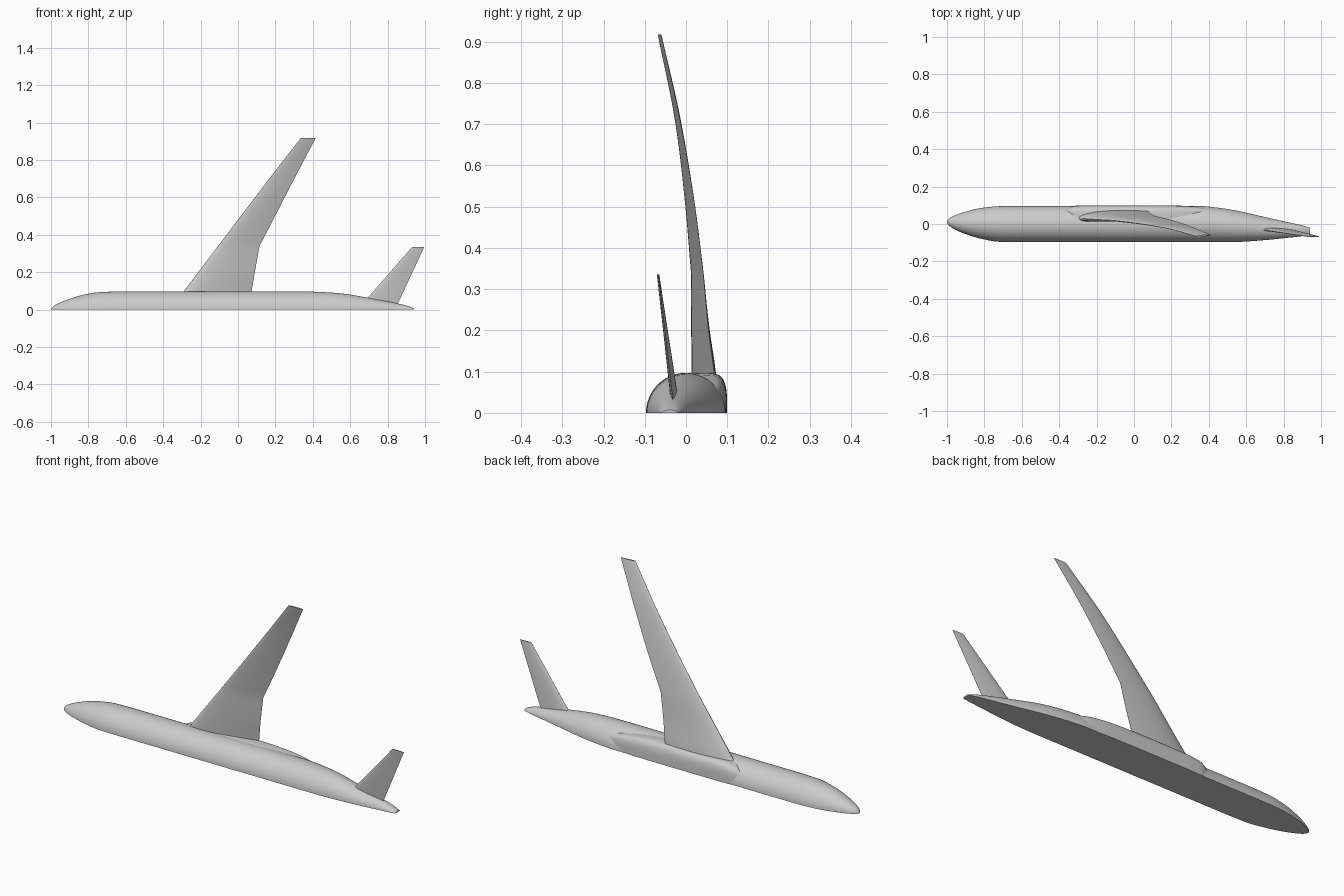
import bpy, bmesh, math

if "Cube" in bpy.data.objects:
    bpy.data.objects.remove(bpy.data.objects["Cube"])


def spline(rows, steps):
    """Monotone cubic interpolation of station rows (first column is the parameter)."""
    def slope(i, k):
        if i == 0 or i == len(rows) - 1:
            j = min(i, len(rows) - 2)
            return (rows[j + 1][k] - rows[j][k]) / (rows[j + 1][0] - rows[j][0])
        a = (rows[i][k] - rows[i - 1][k]) / (rows[i][0] - rows[i - 1][0])
        b = (rows[i + 1][k] - rows[i][k]) / (rows[i + 1][0] - rows[i][0])
        return 0 if a * b <= 0 else 2 * a * b / (a + b)
    out = []
    for i in range(len(rows) - 1):
        p, q = rows[i], rows[i + 1]
        h = q[0] - p[0]
        for s in range(steps):
            t = s / steps
            row = [p[0] + t * h]
            for k in range(1, len(p)):
                row.append((2*t**3 - 3*t*t + 1) * p[k] + (t**3 - 2*t*t + t) * h * slope(i, k)
                           + (3*t*t - 2*t**3) * q[k] + (t**3 - t*t) * h * slope(i + 1, k))
            out.append(row)
    return out + [list(rows[-1])]


def loft(name, rings):
    """Skin closed rings of equal length and cap both ends."""
    bm = bmesh.new()
    loops = [[bm.verts.new(p) for p in r] for r in rings]
    n = len(loops[0])
    for a, b in zip(loops, loops[1:]):
        for i in range(n):
            j = (i + 1) % n
            bm.faces.new((a[i], a[j], b[j], b[i]))
    bm.faces.new(loops[0])
    bm.faces.new(loops[-1][::-1])
    bmesh.ops.recalc_face_normals(bm, faces=bm.faces)
    me = bpy.data.meshes.new(name)
    bm.to_mesh(me)
    bm.free()
    ob = bpy.data.objects.new(name, me)
    bpy.context.collection.objects.link(ob)
    bpy.context.view_layer.objects.active = ob
    ob.select_set(True)
    bpy.ops.object.shade_smooth_by_angle(angle=math.radians(35))
    ob.select_set(False)
    return ob


def half_body(name, rows, steps, power=1.0, n=32):
    """Half-round body cut flat at z = 0; rows are x, y min, y max, z height."""
    rings = []
    for x, lo, hi, h in spline(rows, steps):
        ring = []
        for i in range(n + 1):
            a = math.pi * i / n
            c, s = math.cos(a), max(0.0, math.sin(a))
            c = math.copysign(abs(c) ** power, c)
            s = 0.0 if i in (0, n) else s ** power
            ring.append((x, (lo + hi) / 2 + c * (hi - lo) / 2, s * h))
        rings.append(ring)
    return loft(name, rings)


def wing(name, rows, n=20):
    """Airfoil loft; rows are z, leading x, trailing x, leading y, trailing y, thickness ratio."""
    rings = []
    for z, x0, x1, y0, y1, t in rows:
        def point(u, side):
            half = 5 * t * (0.2969*math.sqrt(u) - 0.126*u - 0.3516*u*u
                            + 0.2843*u**3 - 0.1015*u**4) * (x1 - x0)
            return (x0 + u * (x1 - x0), y0 + u * (y1 - y0) + side * half, z)
        us = [(1 - math.cos(math.pi * i / n)) / 2 for i in range(n + 1)]
        rings.append([point(u, 1) for u in us] + [point(u, -1) for u in us[-1:0:-1]])
    return loft(name, rings)


# Fuselage half, lying on its symmetry plane
half_body("fuselage", [
    (-1.0, 0.008, 0.014, 0.003), (-0.99, -0.008, 0.028, 0.016),
    (-0.96, -0.028, 0.045, 0.034), (-0.9, -0.054, 0.066, 0.058),
    (-0.82, -0.078, 0.085, 0.081), (-0.72, -0.095, 0.095, 0.095),
    (-0.6, -0.097, 0.096, 0.097), (0.35, -0.097, 0.096, 0.097),
    (0.45, -0.097, 0.087, 0.094), (0.55, -0.096, 0.071, 0.087),
    (0.7, -0.086, 0.037, 0.063), (0.82, -0.074, 0.010, 0.040),
    (0.9, -0.065, -0.008, 0.022), (0.94, -0.059, -0.020, 0.007)], 4)

# Belly fairing around the wing root
half_body("belly_fairing", [
    (-0.37, 0.03, 0.080, 0.06), (-0.31, 0.0, 0.098, 0.088),
    (-0.22, -0.01, 0.1, 0.096), (0.08, -0.01, 0.1, 0.097),
    (0.2, 0.0, 0.099, 0.092), (0.32, 0.015, 0.094, 0.078),
    (0.4, 0.03, 0.08, 0.06)], 5, power=0.55)

# Main wing: straight inboard panel to the kink, bending outboard panel
inboard = [(0.05, -0.325, 0.065, 0.031, 0.072, 0.14), (0.1, -0.288, 0.073, 0.030, 0.068, 0.14),
           (0.2, -0.213, 0.090, 0.025, 0.055, 0.125), (0.34, -0.107, 0.115, 0.019, 0.042, 0.105)]
outboard = [(0.34, -0.107, 0.115, 0.019, 0.042, 0.105), (0.5, 0.015, 0.198, 0.004, 0.022, 0.10),
            (0.7, 0.167, 0.301, -0.021, -0.012, 0.095), (0.917, 0.335, 0.415, -0.066, -0.060, 0.095)]
wing("main_wing", spline(inboard, 4)[:-1] + spline(outboard, 5))

# Horizontal tailplane
wing("tailplane", spline([(0.025, 0.66, 0.851, -0.025, -0.031, 0.10),
                          (0.335, 0.931, 0.996, -0.068, -0.067, 0.09)], 6))
